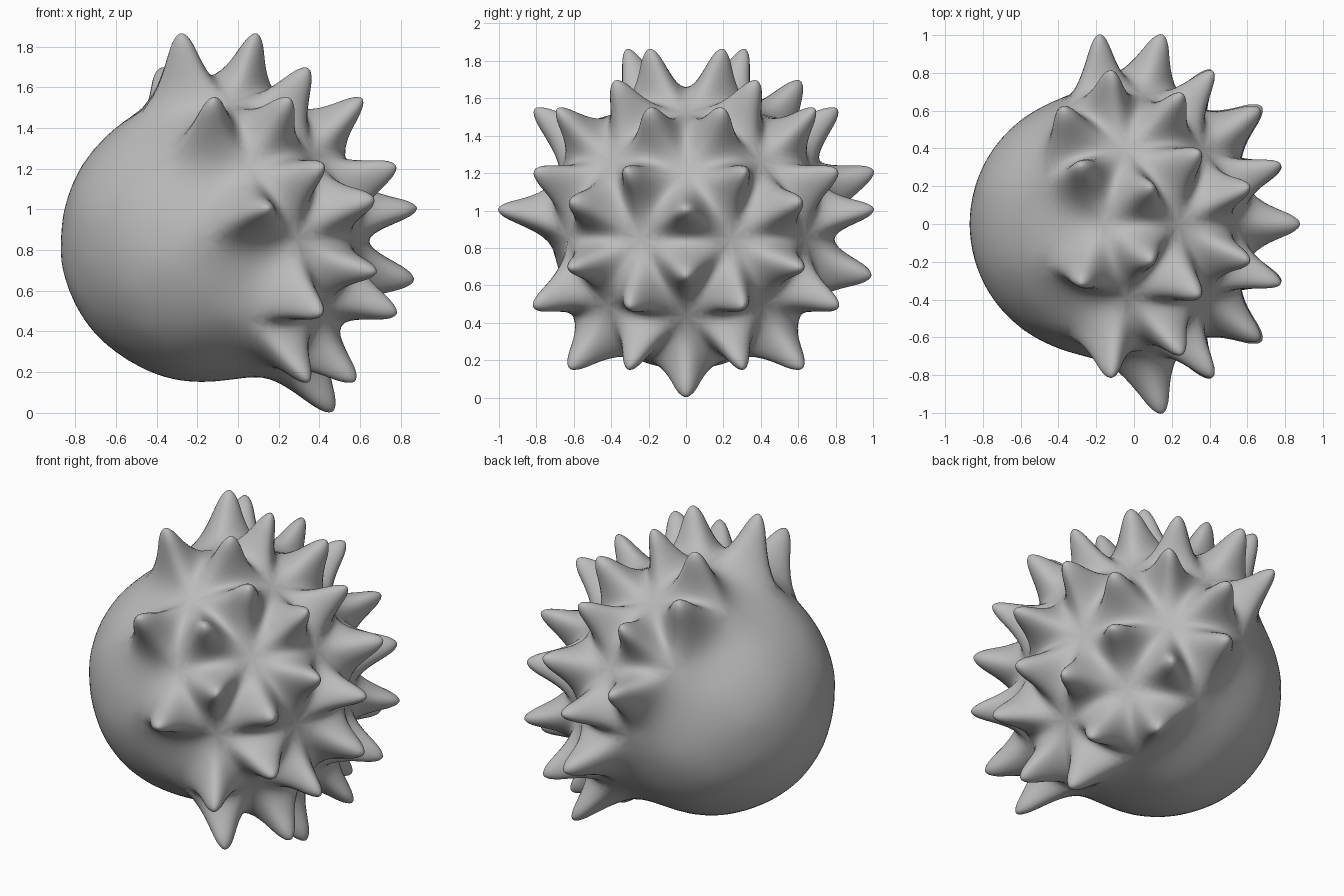
import bpy
import bmesh
from mathutils import Vector

cube = bpy.data.objects.get("Cube")
if cube:
    bpy.data.objects.remove(cube, do_unlink=True)

RADIUS = 0.75        # cage radius before smoothing
SPIKE_HEIGHT = 0.395
TIP_SCALE = 0.45
CENTRE = (-0.177, 0, 0.85)

# Directions on the front side that stay bare although the rule includes them
BARE = [Vector(d) for d in ((-0.188, -0.577, 0.795),
                            (-0.005, -0.939, 0.343),
                            (0.303, -0.934, -0.188))]


def has_spike(face):
    """Spikes cover the +x, slightly upward half of the ball."""
    d = face.calc_center_median().normalized()
    return d.x + 0.35 * d.z > 0.062 and all(d.dot(b) < 0.98 for b in BARE)


# Ball cage
bm = bmesh.new()
bmesh.ops.create_icosphere(bm, subdivisions=2, radius=RADIUS)
bm.normal_update()

# Extrude each chosen triangle outward and shrink its tip
chosen = [f for f in bm.faces if has_spike(f)]
tips = bmesh.ops.extrude_discrete_faces(bm, faces=chosen)["faces"]
for tip in tips:
    tip.normal_update()
    centre, normal = tip.calc_center_median(), tip.normal.copy()
    for v in tip.verts:
        v.co = centre + (v.co - centre) * TIP_SCALE + normal * SPIKE_HEIGHT
bmesh.ops.recalc_face_normals(bm, faces=bm.faces[:])
for f in bm.faces:
    f.smooth = True

mesh = bpy.data.meshes.new("spiky_ball")
bm.to_mesh(mesh)
bm.free()
ball = bpy.data.objects.new("spiky_ball", mesh)
ball.location = CENTRE
bpy.context.collection.objects.link(ball)

# Rounded surface
sub = ball.modifiers.new("smooth_surface", "SUBSURF")
sub.levels = sub.render_levels = 3

# Plain grey
grey = bpy.data.materials.new("plain_grey")
grey.use_nodes = True
colour = (0.5, 0.5, 0.5, 1)
grey.diffuse_color = colour
grey.node_tree.nodes["Principled BSDF"].inputs["Base Color"].default_value = colour
mesh.materials.append(grey)
